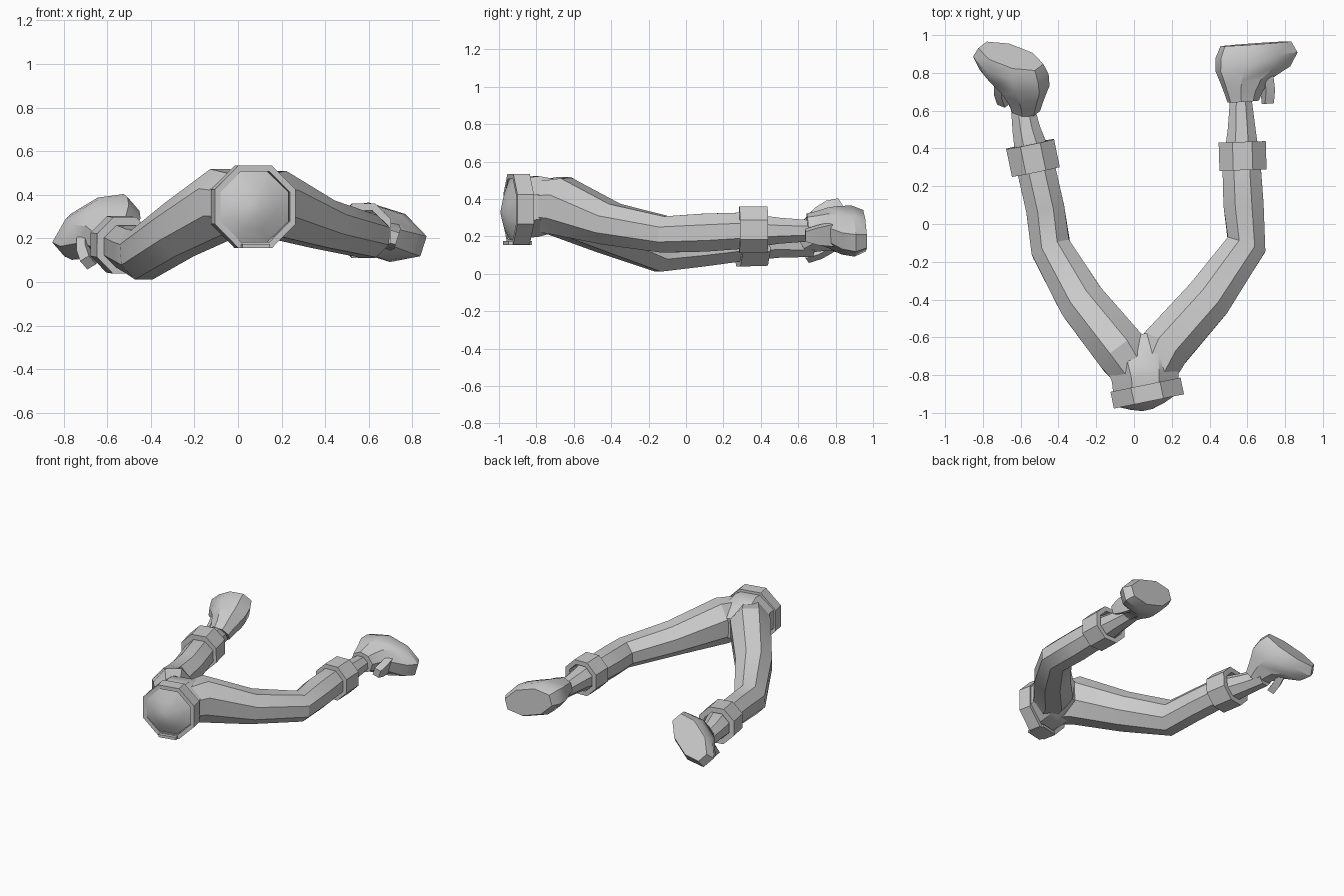
import bpy, bmesh, math
from mathutils import Vector as V

cube = bpy.data.objects.get("Cube")
if cube:
    bpy.data.objects.remove(cube, do_unlink=True)

grey = bpy.data.materials.new("plain_grey")
grey.use_nodes = True
colour = (0.6, 0.6, 0.6, 1)
grey.diffuse_color = colour
grey.node_tree.nodes["Principled BSDF"].inputs["Base Color"].default_value = colour


def ring(centre, u, v, sides=8):
    """Polygon around centre spanned by the half-axes u and v."""
    step = math.tau / sides
    return [centre + u * math.cos((i + 0.5) * step) + v * math.sin((i + 0.5) * step)
            for i in range(sides)]


def frame(axis):
    side = axis.cross(V((0, 0, 1))).normalized()
    return side, side.cross(axis).normalized()


def loft(name, rings, closed=False):
    """Skin a row of rings; closed joins last to first, otherwise ends are capped."""
    bm = bmesh.new()
    rows = [[bm.verts.new(p) for p in r] for r in rings]
    pairs = list(zip(rows, rows[1:])) + ([(rows[-1], rows[0])] if closed else [])
    for a, b in pairs:
        for i in range(len(a)):
            j = (i + 1) % len(a)
            bm.faces.new((a[i], a[j], b[j], b[i]))
    if not closed:
        bm.faces.new(rows[0])
        bm.faces.new(rows[-1])
    bmesh.ops.recalc_face_normals(bm, faces=bm.faces)
    mesh = bpy.data.meshes.new(name)
    bm.to_mesh(mesh)
    bm.free()
    mesh.materials.append(grey)
    obj = bpy.data.objects.new(name, mesh)
    bpy.context.collection.objects.link(obj)
    bpy.ops.object.select_all(action='DESELECT')
    obj.select_set(True)
    bpy.context.view_layer.objects.active = obj
    bpy.ops.object.shade_smooth_by_angle(angle=math.radians(32))
    return obj


def limb(name, stations):
    """Tube through (centre, half width, half height) stations."""
    pts = [V(s[0]) for s in stations]
    rings = []
    for i, (_, w, h) in enumerate(stations):
        axis = (pts[min(i + 1, len(pts) - 1)] - pts[max(i - 1, 0)]).normalized()
        side, up = frame(axis)
        rings.append(ring(pts[i], side * w, up * h))
    return loft(name, rings)


def band(name, centre, axis, outer, inner, length):
    """Hollow collar around an axis."""
    centre, axis = V(centre), V(axis).normalized()
    side, up = frame(axis)
    half = axis * length / 2
    return loft(name, [ring(centre + d, side * r, up * r) for d, r in
                       ((-half, inner), (-half, outer), (half, outer), (half, inner))], True)


def boot(name, heel, toe_dir, sole_dir):
    """Boot stacked from the sole towards the ankle."""
    heel, t = V(heel), V(toe_dir).normalized()
    n = V(sole_dir)
    n = (n - t * n.dot(t)).normalized()
    s = t.cross(n)
    at = lambda along, height: heel + t * along - n * height
    # height, middle along the sole, half length, half width
    layers = ((0, .2, .2, .1), (.06, .2, .23, .125), (.13, .175, .21, .12),
              (.19, .13, .14, .105), (.25, .115, .105, .085), (.3, .11, .085, .075))
    loft(name, [ring(at(m, h), t * l, s * w) for h, m, l, w in layers])
    # Tongue standing off the front of the ankle
    loft(name + "_tongue", [ring(at(a, h), t * .035, s * w, 4) for h, a, w in
                            ((.16, .24, .09), (.25, .25, .07), (.32, .245, .04))])


# Waist and seat
waist_axis = V((-.2, .98, 0))
side, up = frame(waist_axis)
waist = (((.07, -.985, .33), .03, .03), ((.07, -.965, .335), .1, .1),
         ((.065, -.93, .345), .185, .175), ((.06, -.8, .36), .195, .175),
         ((.045, -.7, .365), .22, .15), ((.055, -.58, .36), .12, .08))
loft("seat", [ring(V(c), side * w, up * h) for c, w, h in waist])
band("belt", (.07, -.895, .345), waist_axis, .205, .175, .09)
loft("belt_buckle", [ring(V((.07, -.9, z)), V((.09, .02, 0)), V((-.02, .09, 0)), 4)
                     for z in (.155, .175)])

# Right leg
limb("right_leg", (((.03, -.82, .36), .12, .14), ((-.06, -.68, .365), .15, .17),
                   ((-.27, -.42, .24), .135, .14), ((-.44, -.13, .125), .115, .125),
                   ((-.47, .08, .14), .11, .11), ((-.52, .3, .165), .11, .105),
                   ((-.57, .5, .16), .08, .08), ((-.6, .68, .15), .06, .065)))
band("right_cuff", (-.535, .35, .17), (-.2, .97, .03), .14, .1, .15)
boot("right_boot", (-.49, .825, .385), (-.81, .32, -.49), (0, .83, .55))

# Left leg
limb("left_leg", (((.09, -.82, .36), .12, .14), ((.16, -.66, .36), .145, .165),
                  ((.39, -.4, .265), .135, .12), ((.595, -.11, .21), .115, .105),
                  ((.58, .1, .22), .115, .11), ((.57, .3, .23), .11, .105),
                  ((.57, .5, .23), .08, .075), ((.565, .68, .23), .06, .06)))
band("left_cuff", (.575, .36, .235), (-.03, 1, 0), .135, .1, .15)
boot("left_boot", (.455, .94, .29), (.95, .07, -.3), (-.05, 1, .03))
